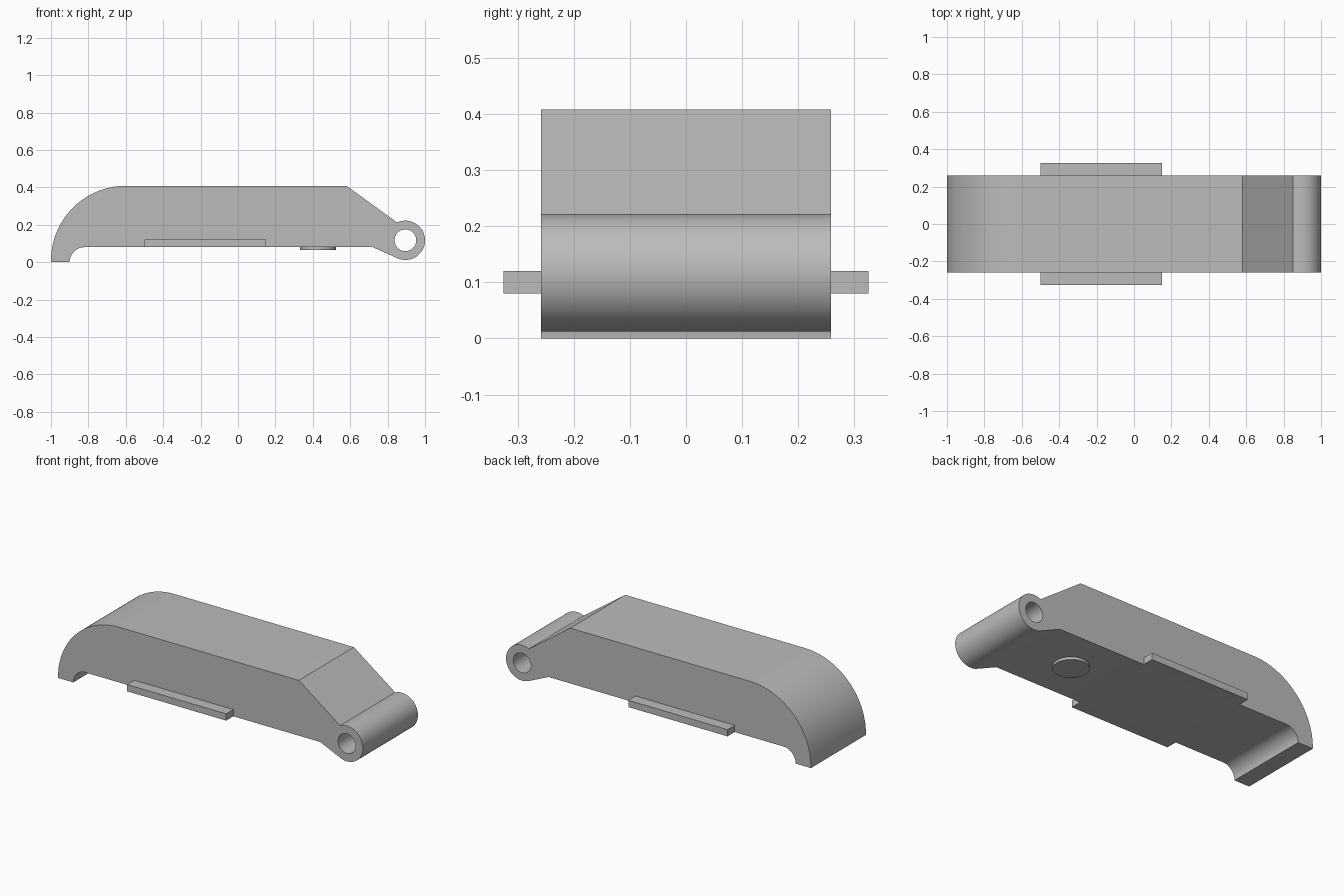
import bpy, bmesh
from math import cos, sin, radians
from mathutils import Matrix

cube = bpy.data.objects.get("Cube")
if cube:
    bpy.data.objects.remove(cube, do_unlink=True)

grey = bpy.data.materials.new("plain grey")
grey.use_nodes = True
colour = (0.5, 0.5, 0.5, 1)
grey.diffuse_color = colour
grey.node_tree.nodes["Principled BSDF"].inputs["Base Color"].default_value = colour

HALF_WIDTH = 0.258
BARREL = (0.895, 0.117)
UNDERSIDE = 0.08


def arc(centre, radius, start, end, steps):
    """Points along an arc in the x-z plane, angles in degrees."""
    angles = [radians(start + (end - start) * i / steps) for i in range(steps + 1)]
    return [(centre[0] + radius * cos(a), centre[1] + radius * sin(a)) for a in angles]


def finish(name, bm):
    bmesh.ops.recalc_face_normals(bm, faces=bm.faces)
    mesh = bpy.data.meshes.new(name)
    bm.to_mesh(mesh)
    bm.free()
    mesh.materials.append(grey)
    obj = bpy.data.objects.new(name, mesh)
    bpy.context.collection.objects.link(obj)
    return obj


def prism(name, profile, y0, y1):
    """Extrude an x-z profile from y0 to y1."""
    bm = bmesh.new()
    face = bm.faces.new([bm.verts.new((x, y0, z)) for x, z in profile])
    moved = bmesh.ops.extrude_face_region(bm, geom=[face])["geom"]
    verts = [v for v in moved if isinstance(v, bmesh.types.BMVert)]
    bmesh.ops.translate(bm, verts=verts, vec=(0, y1 - y0, 0))
    return finish(name, bm)


def smooth(obj):
    bpy.ops.object.select_all(action="DESELECT")
    obj.select_set(True)
    bpy.context.view_layer.objects.active = obj
    bpy.ops.object.shade_smooth_by_angle(angle=radians(25))


# Body: rounded nose, flat top, sloped tail ending in the hinge barrel
profile = [(-1, 0)]
profile += arc((-0.6, 0.008), 0.4, 180, 90, 32)
profile += [(0.58, 0.408)]
profile += arc(BARREL, 0.105, 115, -114, 56)
profile += [(0.72, UNDERSIDE)]
profile += arc((-0.82, 0), UNDERSIDE, 90, 180, 16)
body = prism("body", profile, -HALF_WIDTH, HALF_WIDTH)

# Pin hole through the barrel
cutter = prism("pin_hole_cutter", arc(BARREL, 0.058, 0, 352.5, 47), -0.4, 0.4)
cutter.hide_render = True
cut = body.modifiers.new("pin hole", "BOOLEAN")
cut.operation = "DIFFERENCE"
cut.solver = "EXACT"
cut.object = cutter
bpy.context.view_layer.objects.active = body
bpy.ops.object.modifier_apply(modifier=cut.name)
bpy.data.objects.remove(cutter, do_unlink=True)
smooth(body)

# Side rails
rail = [(-0.5, UNDERSIDE), (0.15, UNDERSIDE), (0.15, 0.12), (-0.5, 0.12)]
for name, side in (("back_rail", 1), ("front_rail", -1)):
    prism(name, rail, side * HALF_WIDTH, side * 0.325)

# Round button under the body
bm = bmesh.new()
bmesh.ops.create_cone(bm, cap_ends=True, segments=48, radius1=0.097, radius2=0.097,
                      depth=0.02, matrix=Matrix.Translation((0.428, 0, 0.075)))
smooth(finish("underside_button", bm))
